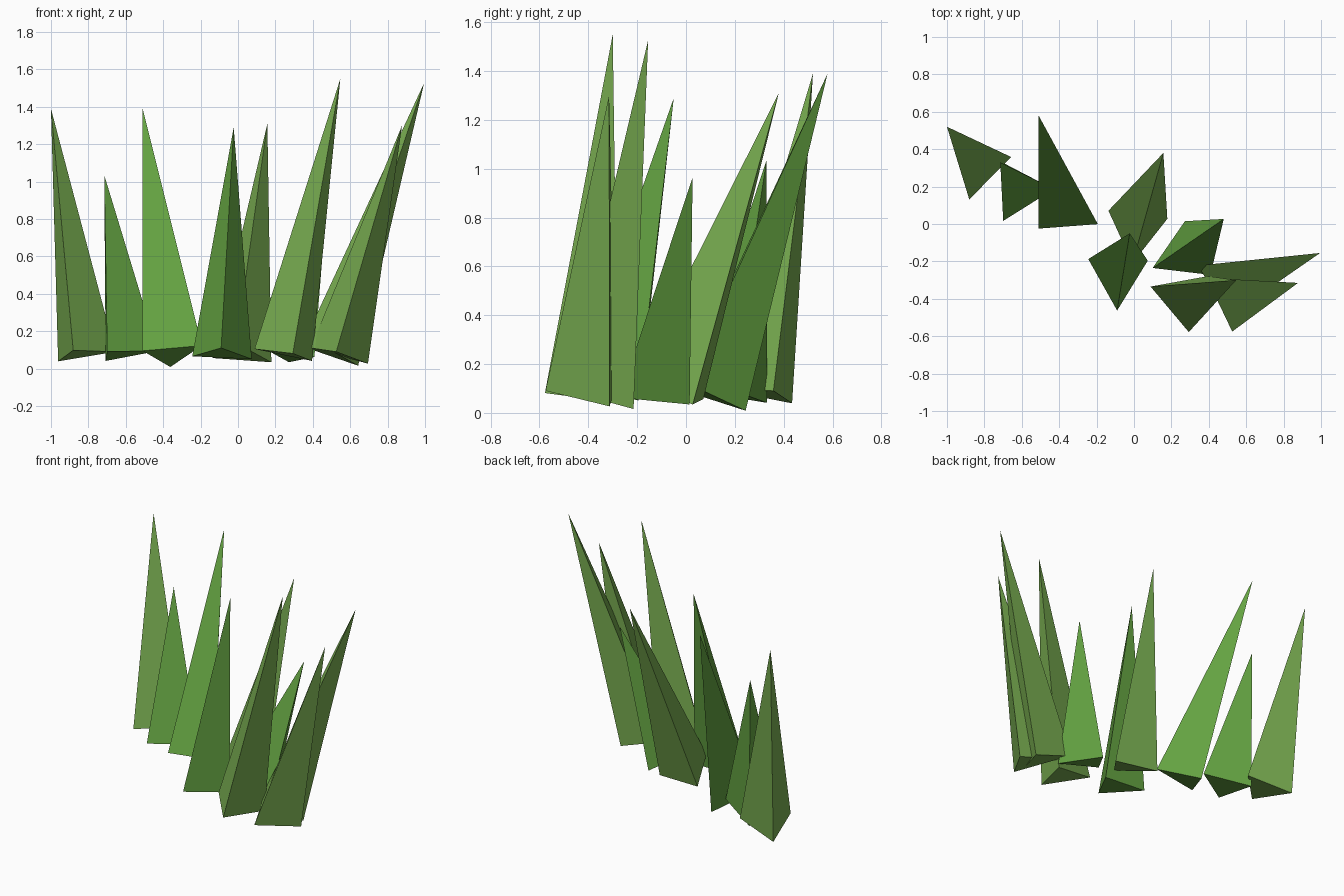
import bpy
import math
from mathutils import Vector

if "Cube" in bpy.data.objects:
    bpy.data.objects.remove(bpy.data.objects["Cube"])

RADIUS = 0.184       # circumradius of each triangular blade base
BASE_Z = 0.076       # height of every base centre


def make_material(name, rgb):
    mat = bpy.data.materials.new(name)
    mat.diffuse_color = (*rgb, 1.0)
    mat.use_nodes = True
    mat.node_tree.nodes["Principled BSDF"].inputs["Base Color"].default_value = mat.diffuse_color
    return mat


leaf_green = make_material("leaf green", (0.127, 0.366, 0.054))
yellow_green = make_material("yellow green", (0.195, 0.43, 0.084))


def make_blade(name, tip, base_xy, heading, mat):
    """Three-sided spike, its base square to the leaning axis."""
    tip = Vector(tip)
    base = Vector((*base_xy, BASE_Z))
    axis = (tip - base).normalized()
    # first corner points along the heading, kept in the base plane
    a = math.radians(heading)
    c, s = math.cos(a), math.sin(a)
    u = Vector((c, s, -(c * axis.x + s * axis.y) / axis.z)).normalized()
    v = axis.cross(u)
    corners = [base + RADIUS * (u * math.cos(t) + v * math.sin(t))
               for t in (i * math.tau / 3 for i in range(3))]
    mesh = bpy.data.meshes.new(name)
    mesh.from_pydata(corners + [tip], [],
                     [(2, 1, 0), (0, 1, 3), (1, 2, 3), (2, 0, 3)])
    mesh.materials.append(mat)
    obj = bpy.data.objects.new(name, mesh)
    bpy.context.collection.objects.link(obj)


# Blades from left to right: tip, base centre, corner heading, colour
blades = [
    ((-1.00, 0.52, 1.39), (-0.833, 0.308), 254.8, yellow_green),
    ((-0.715, 0.33, 1.035), (-0.612, 0.178), 241.6, leaf_green),
    ((-0.51, 0.58, 1.39), (-0.355, 0.073), -24.5, leaf_green),
    ((-0.023, -0.05, 1.29), (-0.087, -0.282), 269.0, leaf_green),
    ((0.157, 0.38, 1.31), (0.011, -0.037), 21.1, yellow_green),
    ((0.48, 0.027, 0.965), (0.26, -0.164), 203.9, leaf_green),
    ((0.547, -0.30, 1.55), (0.259, -0.397), 159.9, yellow_green),
    ((0.877, -0.315, 1.30), (0.536, -0.392), 266.6, yellow_green),
    ((0.995, -0.155, 1.527), (0.497, -0.31), 33.2, yellow_green),
]
for i, blade in enumerate(blades, 1):
    make_blade(f"grass_blade_{i}", *blade)
